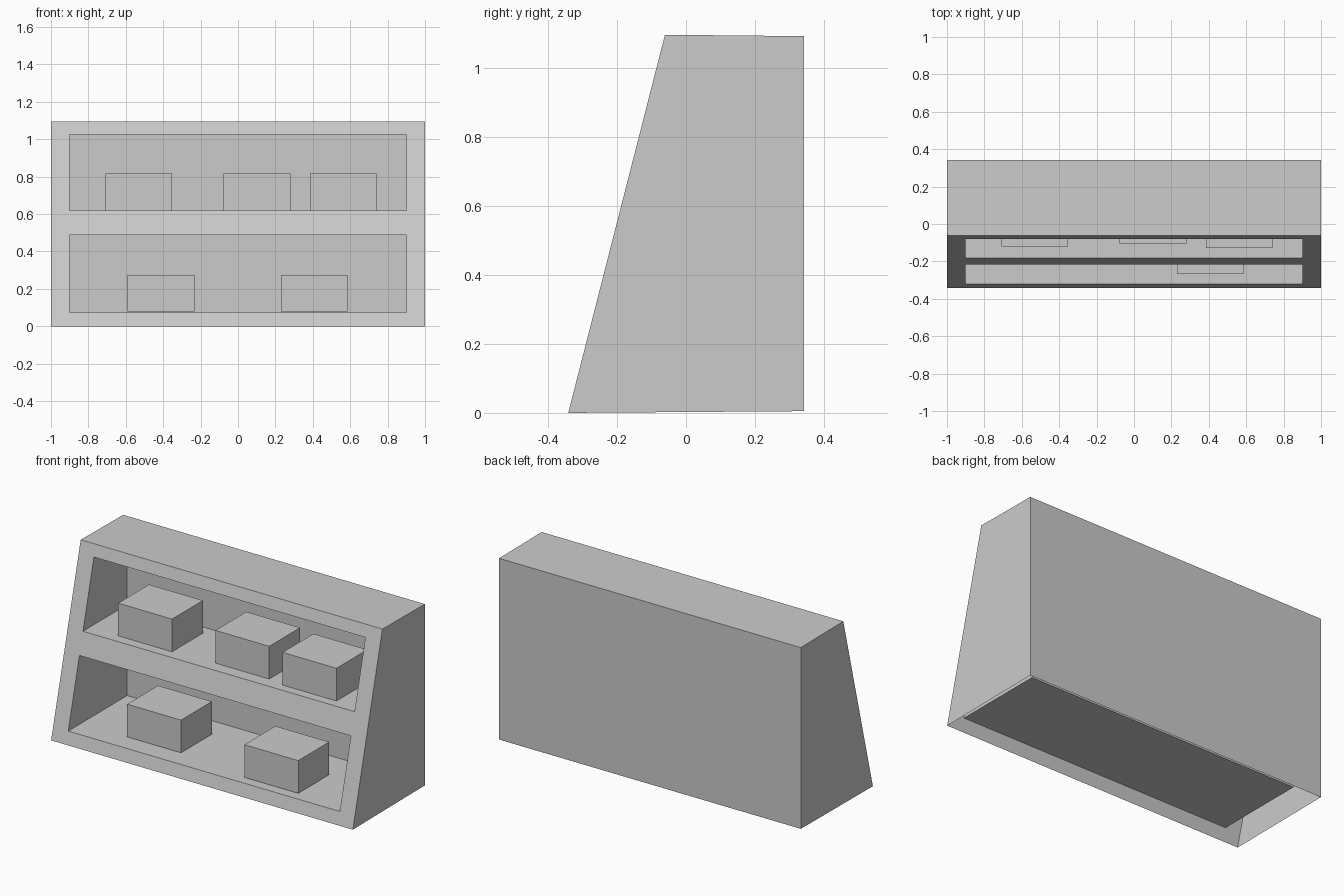
import bpy, bmesh

if "Cube" in bpy.data.objects:
    bpy.data.objects.remove(bpy.data.objects["Cube"])

H = 1.095
XS = [-1, -0.9, 0.9, 1]
ZS = [0, 0.075, 0.488, 0.62, 1.025, H]
POCKET_BACK = 0.236
BACK, BACK_LOW, BACK_TOP = 0.341, 0.005, 1.091


def front(x, z):
    """Point on the sloping front plane."""
    return (x, -0.341 + 0.28 * z / H, z)


def make_object(name, bm):
    mesh = bpy.data.meshes.new(name)
    bm.to_mesh(mesh)
    bm.free()
    ob = bpy.data.objects.new(name, mesh)
    bpy.context.collection.objects.link(ob)
    return ob


def display_case():
    bm = bmesh.new()

    def face(pts):
        bm.faces.new([bm.verts.new(p) for p in pts])

    # sloping front frame, with a recessed pocket in each opening
    for i in range(3):
        for j in range(5):
            x0, x1, z0, z1 = XS[i], XS[i + 1], ZS[j], ZS[j + 1]
            rim = [front(x0, z0), front(x1, z0), front(x1, z1), front(x0, z1)]
            if i == 1 and j in (1, 3):
                inner = [(p[0], POCKET_BACK, p[2]) for p in rim]
                for k in range(4):
                    n = (k + 1) % 4
                    face([rim[k], rim[n], inner[n], inner[k]])
                face(inner)
            else:
                face(rim)
    # sides, top and back; the underside stays open
    for x in (-1, 1):
        face([front(x, z) for z in ZS] + [(x, BACK, BACK_TOP), (x, BACK, BACK_LOW)])
    face([front(x, H) for x in XS] + [(1, BACK, BACK_TOP), (-1, BACK, BACK_TOP)])
    face([(-1, BACK, BACK_LOW), (1, BACK, BACK_LOW),
          (1, BACK, BACK_TOP), (-1, BACK, BACK_TOP)])

    bmesh.ops.remove_doubles(bm, verts=bm.verts, dist=1e-4)
    bmesh.ops.recalc_face_normals(bm, faces=bm.faces)
    # make sure the back panel faces outwards
    bm.normal_update()
    back = max(bm.faces, key=lambda f: f.calc_center_median().y)
    if back.normal.y < 0:
        bmesh.ops.reverse_faces(bm, faces=bm.faces)
    return make_object("display_case", bm)


def goods_box(name, x, y, z, size=(0.357, 0.292, 0.196)):
    """Box placed by centre x, front y and base z."""
    bm = bmesh.new()
    bmesh.ops.create_cube(bm, size=1)
    bmesh.ops.scale(bm, vec=size, verts=bm.verts)
    bmesh.ops.translate(bm, vec=(x, y + size[1] / 2, z + size[2] / 2), verts=bm.verts)
    return make_object(name, bm)


display_case()

# boxes on the upper and lower shelves
for n, (x, y) in enumerate([(-0.531, -0.121), (0.102, -0.105), (0.563, -0.127)]):
    goods_box(f"upper_box_{n + 1}", x, y, 0.62)
for n, (x, y) in enumerate([(-0.412, -0.206), (0.408, -0.267)]):
    goods_box(f"lower_box_{n + 1}", x, y, 0.079)
